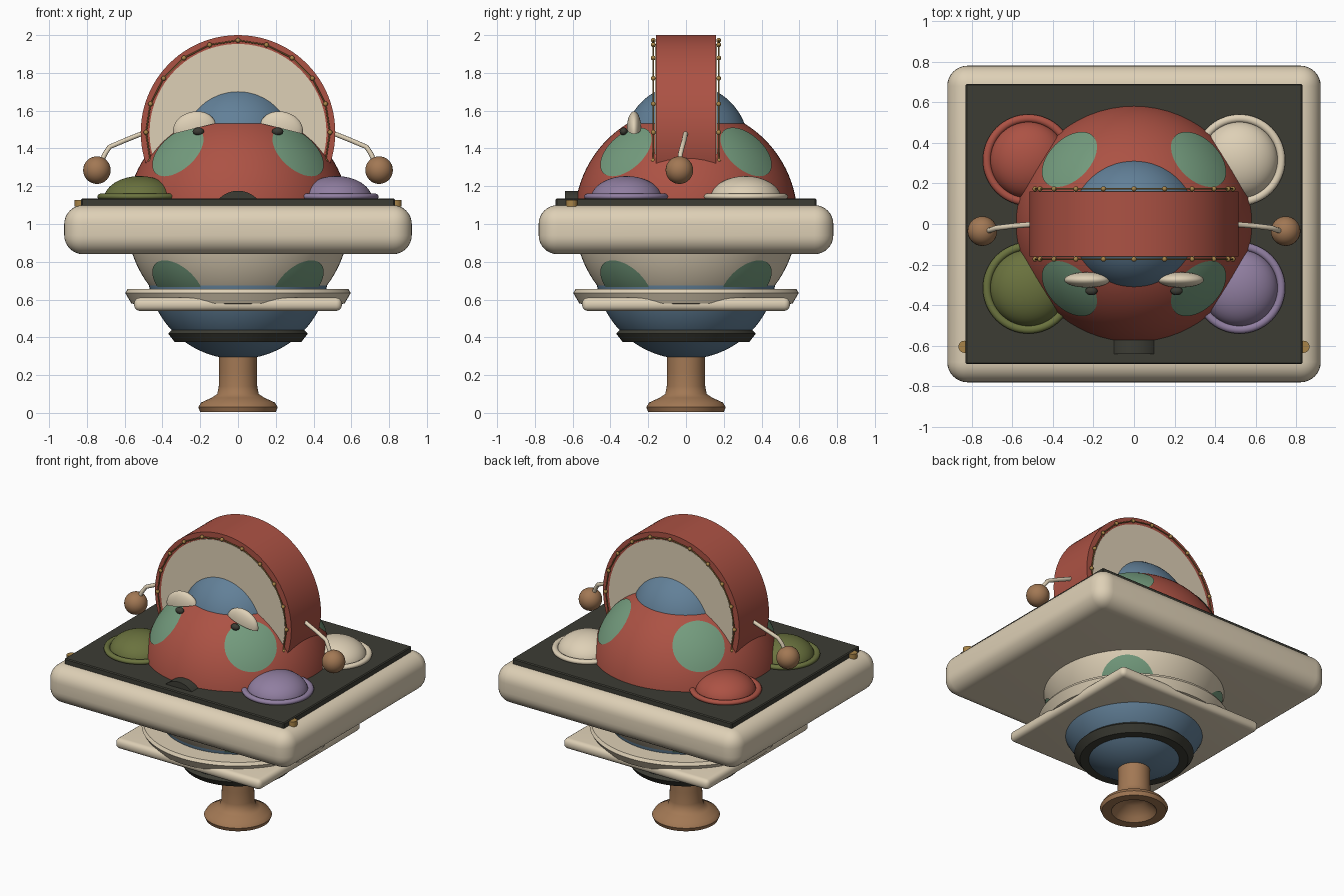
import bpy, bmesh
from math import sin, cos, pi, radians
from mathutils import Matrix, Vector

if "Cube" in bpy.data.objects:
    bpy.data.objects.remove(bpy.data.objects["Cube"])


def material(name, rgb):
    mat = bpy.data.materials.new(name)
    mat.use_nodes = True
    lin = [((c / 255 + 0.055) / 1.055) ** 2.4 for c in rgb]
    mat.diffuse_color = (*lin, 1)
    mat.node_tree.nodes["Principled BSDF"].inputs["Base Color"].default_value = (*lin, 1)
    return mat


CREAM = material("cream", (222, 208, 182))
RED = material("brick red", (172, 82, 68))
BLUE = material("slate blue", (98, 128, 152))
GREEN = material("sage green", (116, 156, 126))
OLIVE = material("olive", (106, 114, 62))
PURPLE = material("dusty purple", (144, 126, 160))
DARK = material("charcoal", (60, 60, 52))
WOOD = material("wood brown", (162, 120, 84))
BRASS = material("brass", (168, 132, 72))


def finish(name, bm, mat, matrix=None, angle=35):
    """Turn a bmesh into a shaded, coloured object."""
    bmesh.ops.remove_doubles(bm, verts=bm.verts, dist=1e-5)
    if matrix:
        bmesh.ops.transform(bm, matrix=matrix, verts=bm.verts)
    bmesh.ops.recalc_face_normals(bm, faces=bm.faces)
    mesh = bpy.data.meshes.new(name)
    bm.to_mesh(mesh)
    bm.free()
    mesh.materials.append(mat)
    obj = bpy.data.objects.new(name, mesh)
    bpy.context.collection.objects.link(obj)
    bpy.ops.object.select_all(action="DESELECT")
    obj.select_set(True)
    bpy.context.view_layer.objects.active = obj
    bpy.ops.object.shade_smooth_by_angle(angle=radians(angle))
    return obj


def lathe(name, profile, mat, matrix=None, steps=64, angle=35):
    """Spin an (r, z) profile around z."""
    bm = bmesh.new()
    verts = [bm.verts.new((r, 0, z)) for r, z in profile]
    edges = [bm.edges.new(pair) for pair in zip(verts, verts[1:])]
    bmesh.ops.spin(bm, geom=verts + edges, cent=(0, 0, 0), axis=(0, 0, 1),
                   angle=2 * pi, steps=steps)
    return finish(name, bm, mat, matrix, angle)


def arc(radius, start, end, count=16, z=0):
    """Arc profile, angles in degrees measured down from the pole."""
    angles = [radians(start + (end - start) * i / count) for i in range(count + 1)]
    return [(abs(radius * sin(a)), z + radius * cos(a)) for a in angles]


def ball(name, centre, radius, mat, segments=32):
    bm = bmesh.new()
    bmesh.ops.create_uvsphere(bm, u_segments=segments, v_segments=segments // 2, radius=radius)
    return finish(name, bm, mat, Matrix.Translation(centre), 60)


def box(name, half, bottom, top, bevel, segments, mat):
    bm = bmesh.new()
    bmesh.ops.create_cube(bm, size=2)
    bmesh.ops.transform(bm, verts=bm.verts, matrix=Matrix.Translation((0, 0, (bottom + top) / 2))
                        @ Matrix.Diagonal((*half, (top - bottom) / 2, 1)))
    bmesh.ops.bevel(bm, geom=bm.edges[:], offset=bevel, segments=segments,
                    profile=0.5, affect="EDGES")
    return finish(name, bm, mat)


def tube(name, points, radius, mat, cyclic=False):
    curve = bpy.data.curves.new(name, "CURVE")
    curve.dimensions = "3D"
    curve.bevel_depth = radius
    curve.bevel_resolution = 3
    curve.use_fill_caps = True
    spline = curve.splines.new("POLY")
    spline.points.add(len(points) - 1)
    for p, co in zip(spline.points, points):
        p.co = (*co, 1)
    spline.use_cyclic_u = cyclic
    curve.materials.append(mat)
    obj = bpy.data.objects.new(name, curve)
    bpy.context.collection.objects.link(obj)
    return obj


ALONG_Y = Matrix.Rotation(pi / 2, 4, "X")

# Pedestal with a hollow foot
lathe("pedestal", [(0, .09), (.07, .085), (.12, .03), (.14, .005), (.2, .005), (.21, .03),
                   (.195, .055), (.14, .08), (.11, .1), (.102, .14), (.1, .22), (.1, .32),
                   (0, .32)], WOOD, angle=50)

# Lower bowl, its collar, the round ring and the square plate
lathe("lower_bowl", arc(.48, 180, 95, 24, .765), BLUE)
lathe("bowl_collar", [(.27, .44), (.35, .44), (.37, .42), (.335, .375), (.27, .375), (.27, .44)],
      DARK, angle=25)
lathe("round_ring", [(.42, .655), (.585, .655), (.597, .635), (.565, .58), (.53, .572),
                     (.42, .572), (.42, .655)], CREAM, angle=30)
box("square_plate", (.55, .55), .54, .61, .03, 4, CREAM)

# Main body: cream lower half, red upper half, blue crown
BODY_Z, BODY_R = 1.03, .59
lathe("lower_body", arc(BODY_R, 180, 90, 24, BODY_Z), CREAM)
lathe("upper_body", arc(BODY_R, 0, 90, 24, BODY_Z), RED)
lathe("crown", arc(.333, 0, 100, 20, 1.41), BLUE)

# Green spots on the diagonals, above and below
for level, tilt in (("upper", 52), ("lower", 128)):
    for k in range(4):
        turn = Matrix.Rotation(radians(45 + 90 * k), 4, "Z") @ Matrix.Rotation(radians(tilt), 4, "Y")
        lathe(f"{level}_spot_{k + 1}", arc(BODY_R + .004, 0, 16, 8), GREEN,
              Matrix.Translation((0, 0, BODY_Z)) @ turn, 40)

# Table slab and dark top
box("table_slab", (.92, .78), .84, 1.1, .1, 8, CREAM)
box("table_top", (.83, .69), 1.09, 1.135, .006, 1, DARK)

# Four domed buttons with rims
for name, x, y, mat in (("red", -1, 1, RED), ("cream", 1, 1, CREAM),
                        ("olive", -1, -1, OLIVE), ("purple", 1, -1, PURPLE)):
    place = Matrix.Translation((.52 * x, .315 * y, 1.13))
    dome = [(r, z * .65) for r, z in arc(.19, 0, 90, 14)]
    lathe(f"{name}_button", dome, mat, place)
    rim = [(.205 + .02 * cos(i * pi / 5), .015 + .016 * sin(i * pi / 5)) for i in range(11)]
    lathe(f"{name}_button_rim", rim, mat, place, angle=60)

# Upright drum with cream faces, wire and beads
DRUM_Z = 1.485
lathe("drum", [(0, -.16), (.515, -.16), (.515, .16), (0, .16)], RED,
      Matrix.Translation((0, 0, DRUM_Z)) @ ALONG_Y, 96)
for side, y in (("front", -1), ("back", 1)):
    lathe(f"{side}_drum_face", [(0, -.002), (.468, -.002), (.468, .002), (0, .002)], CREAM,
          Matrix.Translation((0, y * .161, DRUM_Z)) @ ALONG_Y, 96)
    ring = [(.487 * sin(a), y * .173, DRUM_Z + .487 * cos(a))
            for a in (radians(18 * k) for k in range(-6, 7))]
    tube(f"{side}_wire", ring, .004, BRASS)
    for i, p in enumerate(ring):
        ball(f"{side}_bead_{i + 1}", p, .013, BRASS, 12)

# Paired parts: brows, eyes, arms, hands and studs
for side, s in (("left", 1), ("right", -1)):
    brow = (Matrix.Translation((s * .23, -.275, 1.505)) @ Matrix.Rotation(s * radians(14), 4, "Y")
            @ Matrix.Diagonal((.115, .038, .09, 1)))
    lathe(f"{side}_brow", arc(1, 0, 90, 12) + [(0, 0)], CREAM, brow, 32)
    eye = ball(f"{side}_eye", (0, 0, 0), .03, DARK, 20)
    eye.scale = (1, .7, .7)
    eye.location = (s * .21, -.33, 1.49)
    path = [(.48, 0, 1.49), (.6, -.01, 1.442), (.68, -.02, 1.408), (.705, -.03, 1.37),
            (.735, -.035, 1.3)]
    tube(f"{side}_arm", [(s * x, y, z) for x, y, z in path], .013, CREAM)
    ball(f"{side}_hand", (s * .747, -.035, 1.285), .073, WOOD)
    lathe(f"{side}_stud", [(0, -.02), (.03, -.02), (.03, .015), (0, .015)], BRASS,
          Matrix.Translation((s * .835, -.605, 1.112)), 20)

# Low half-round nose block at the front
lathe("nose_block", [(0, -.07), (.14, -.07), (.14, .07), (0, .07)], DARK,
      Matrix.Translation((0, -.57, 1.036)) @ ALONG_Y, 48)
